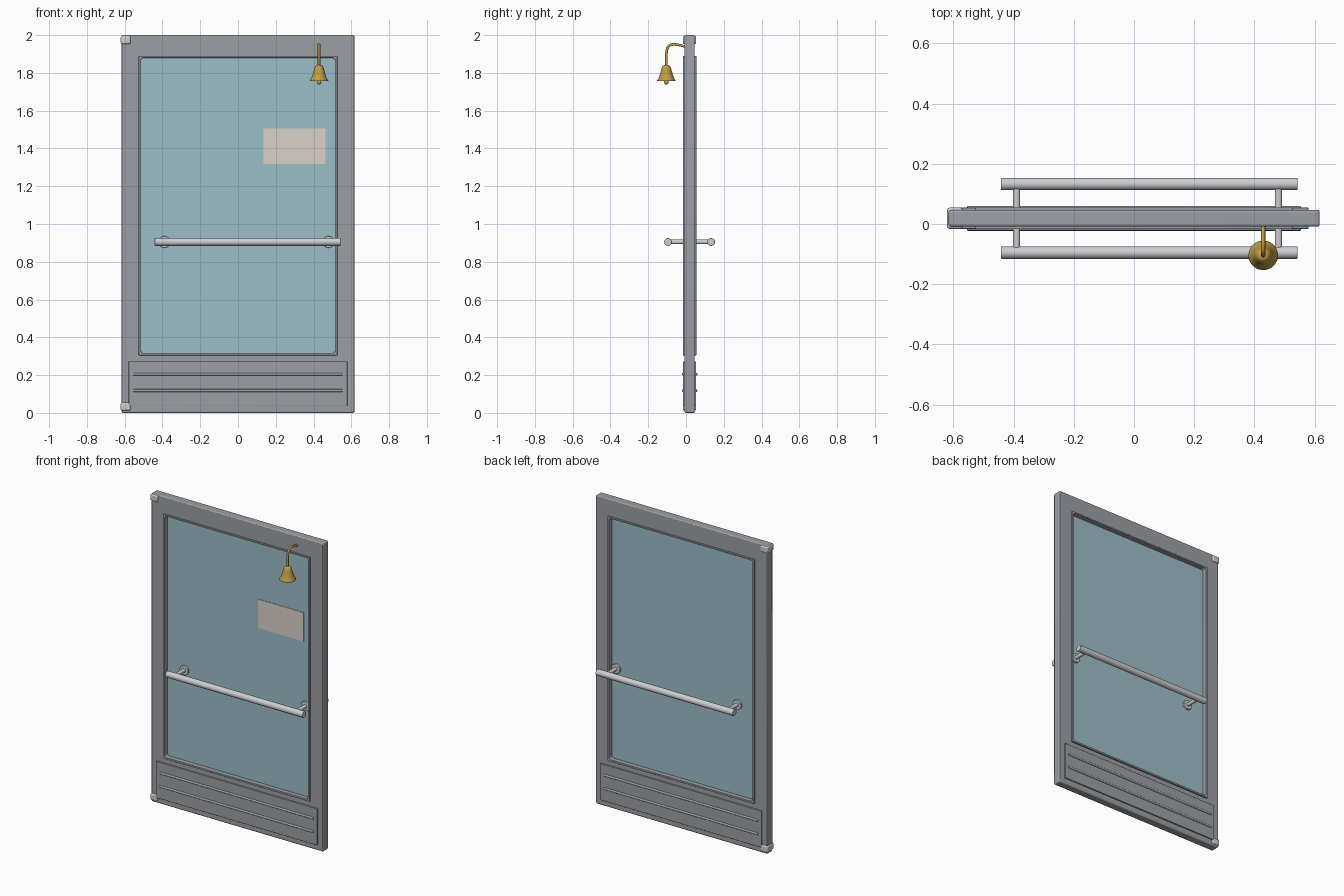
import bpy, bmesh
from math import sin, cos, pi, radians
from mathutils import Vector

if "Cube" in bpy.data.objects:
    bpy.data.objects.remove(bpy.data.objects["Cube"])

YC = 0.019  # mid-plane of the door leaf


def material(name, rgb):
    m = bpy.data.materials.new(name)
    m.diffuse_color = (*rgb, 1)
    m.use_nodes = True
    m.node_tree.nodes["Principled BSDF"].inputs["Base Color"].default_value = m.diffuse_color
    return m


FRAME = material("frame_grey", (0.33, 0.35, 0.38))
METAL = material("satin_metal", (0.6, 0.62, 0.64))
GLASS = material("glass_blue", (0.33, 0.52, 0.58))
BRASS = material("brass", (0.52, 0.33, 0.06))
PAPER = material("paper", (0.7, 0.65, 0.58))


def finish(bm, name, mat, bevel=0, segments=3):
    bmesh.ops.recalc_face_normals(bm, faces=bm.faces)
    me = bpy.data.meshes.new(name)
    bm.to_mesh(me)
    bm.free()
    ob = bpy.data.objects.new(name, me)
    bpy.context.collection.objects.link(ob)
    me.materials.append(mat)
    if bevel:
        b = ob.modifiers.new("bevel", 'BEVEL')
        b.width, b.segments, b.limit_method = bevel, segments, 'ANGLE'
        b.angle_limit = radians(40)
    bpy.ops.object.select_all(action='DESELECT')
    ob.select_set(True)
    bpy.context.view_layer.objects.active = ob
    bpy.ops.object.shade_smooth_by_angle(angle=radians(35))
    return ob


def box(name, x, y, z, mat, bevel=0):
    bm = bmesh.new()
    bmesh.ops.create_cube(bm, size=1)
    for v in bm.verts:
        v.co = [(a + b) / 2 + c * (b - a) for (a, b), c in zip((x, y, z), v.co)]
    return finish(bm, name, mat, bevel)


def rod(name, a, b, r, mat, bevel=0, sides=32):
    a, b = Vector(a), Vector(b)
    bm = bmesh.new()
    bmesh.ops.create_cone(bm, cap_ends=True, segments=sides, radius1=r, radius2=r,
                          depth=(b - a).length)
    q = Vector((0, 0, 1)).rotation_difference(b - a)
    for v in bm.verts:
        v.co = q @ v.co + (a + b) / 2
    return finish(bm, name, mat, bevel)


def rounded_rect(hx, z0, z1, r, n=5):
    pts = []
    for i, (cx, cz) in enumerate([(hx - r, z1 - r), (r - hx, z1 - r), (r - hx, z0 + r), (hx - r, z0 + r)]):
        for k in range(n):
            t = (i + k / (n - 1)) * pi / 2
            pts.append((cx + r * cos(t), cz + r * sin(t)))
    return pts


def ring(name, outer, inner, half, mat, bevel):
    # rectangular ring: outer/inner = (half width, z0, z1, corner radius)
    po, pi_ = rounded_rect(*outer), rounded_rect(*inner)
    bm = bmesh.new()
    loops = [[bm.verts.new((x, YC + s * half, z)) for x, z in p]
             for p, s in ((po, -1), (pi_, -1), (pi_, 1), (po, 1))]
    n = len(po)
    for i in range(4):
        a, b = loops[i], loops[(i + 1) % 4]
        for k in range(n):
            m = (k + 1) % n
            bm.faces.new((a[k], a[m], b[m], b[k]))
    return finish(bm, name, mat, bevel)


# Door leaf: frame, glazing bead and pane
ring("door_frame", (0.616, 0, 2.0, 0.008), (0.521, 0.31, 1.885, 0.008), 0.027, FRAME, 0.007)
ring("glazing_bead", (0.526, 0.305, 1.89, 0.004), (0.514, 0.317, 1.88, 0.015), 0.036, FRAME, 0.002)
box("glass_pane", (-0.52, 0.52), (YC - 0.006, YC + 0.006), (0.311, 1.885), GLASS)

# Notice on the front of the pane
box("notice_sheet", (0.135, 0.463), (YC - 0.009, YC - 0.006), (1.318, 1.505), PAPER)

# Corner pivots on the hinge side
for label, z in (("bottom", (0.012, 0.054)), ("top", (1.953, 1.995))):
    box(label + "_pivot", (-0.621, -0.568), (YC - 0.035, YC + 0.035), z, METAL, 0.008)

# Front and back: kick plate with ribs, push bar with posts and rosettes
for side, s in (("front", -1), ("back", 1)):
    box(side + "_kick_plate", (-0.579, 0.579), sorted((YC + s * 0.025, YC + s * 0.035)),
        (0.036, 0.273), FRAME, 0.002)
    for i, z in enumerate((0.118, 0.205)):
        rod(f"{side}_kick_rib_{i + 1}", (-0.554, YC + s * 0.034, z), (0.554, YC + s * 0.034, z),
            0.0075, FRAME, 0.003, 16)
    y = YC + s * 0.114
    rod(side + "_push_bar", (-0.442, y, 0.905), (0.543, y, 0.905), 0.0205, METAL, 0.003)
    for i, x in enumerate((-0.39, 0.48)):
        rod(f"{side}_bar_post_{i + 1}", (x, YC + s * 0.005, 0.905), (x, y, 0.905), 0.0122, METAL)
        rod(f"{side}_bar_rosette_{i + 1}", (x, YC + s * 0.005, 0.905), (x, YC + s * 0.018, 0.905),
            0.031, METAL, 0.003)

# Bell: lathed shell with an inner wall
BX, BY = 0.429, -0.104
profile = [(0, 1.842), (0.012, 1.841), (0.02, 1.836), (0.025, 1.825), (0.03, 1.805),
           (0.036, 1.785), (0.042, 1.77), (0.049, 1.76), (0.049, 1.756), (0.044, 1.757),
           (0.036, 1.773), (0.028, 1.798), (0.021, 1.822), (0.012, 1.834), (0, 1.835)]
bm = bmesh.new()
vs = [bm.verts.new((BX + r, BY, z)) for r, z in profile]
es = [bm.edges.new(p) for p in zip(vs, vs[1:])]
bmesh.ops.spin(bm, geom=vs + es, cent=(BX, BY, 0), axis=(0, 0, 1), angle=2 * pi, steps=40)
bmesh.ops.remove_doubles(bm, verts=bm.verts, dist=1e-5)
finish(bm, "bell_shell", BRASS)

# Clapper
rod("clapper_stem", (BX, BY, 1.748), (BX, BY, 1.836), 0.004, BRASS, sides=12)
bm = bmesh.new()
bmesh.ops.create_uvsphere(bm, u_segments=20, v_segments=12, radius=0.012)
bmesh.ops.translate(bm, verts=bm.verts, vec=(BX, BY, 1.75))
finish(bm, "clapper_ball", BRASS)

# Bent hanger from the frame to the bell
path = [(BY, 1.835), (BY, 1.88), (-0.102, 1.915), (-0.093, 1.94), (-0.075, 1.95),
        (-0.045, 1.949), (0.0, 1.938)]
cu = bpy.data.curves.new("bell_hanger", 'CURVE')
cu.dimensions, cu.bevel_depth, cu.bevel_resolution, cu.use_fill_caps = '3D', 0.007, 3, True
sp = cu.splines.new('BEZIER')
sp.bezier_points.add(len(path) - 1)
for p, (y, z) in zip(sp.bezier_points, path):
    p.co = (BX, y, z)
    p.handle_left_type = p.handle_right_type = 'AUTO'
sp.resolution_u = 6
cu.materials.append(BRASS)
bpy.context.collection.objects.link(bpy.data.objects.new("bell_hanger", cu))
